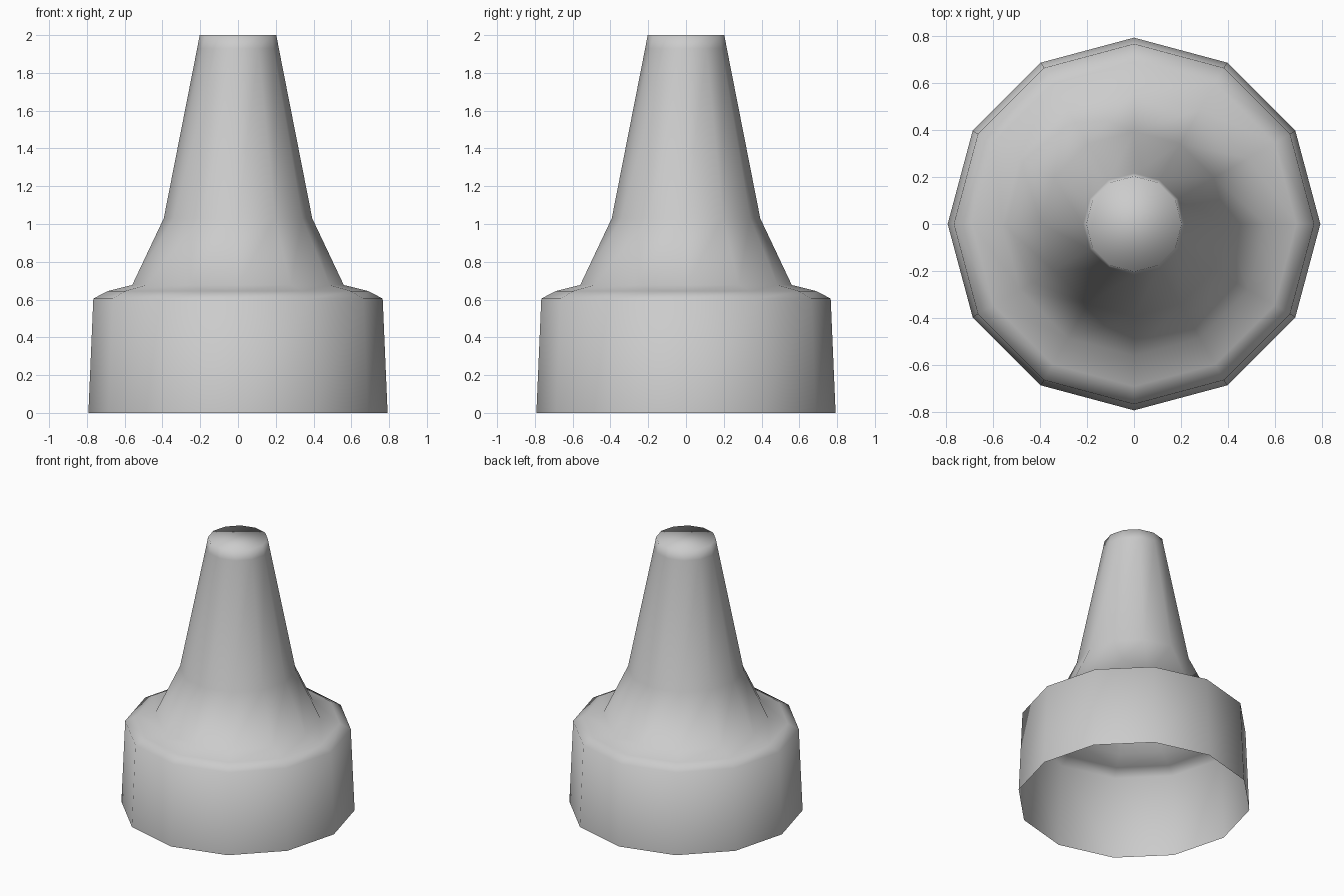
import bpy
import bmesh
from math import cos, sin, tau

cube = bpy.data.objects.get("Cube")
if cube:
    bpy.data.objects.remove(cube, do_unlink=True)

# Plain grey material
grey = bpy.data.materials.new("light_grey")
grey.use_nodes = True
colour = (0.6, 0.6, 0.6, 1)
grey.diffuse_color = colour
grey.node_tree.nodes["Principled BSDF"].inputs["Base Color"].default_value = colour


def lathe(name, profile, sides, material):
    """Spin a (radius, height) profile into a thin shell, open below and capped on top."""
    bm = bmesh.new()
    rings = [[bm.verts.new((r * cos(tau * i / sides), r * sin(tau * i / sides), z))
              for i in range(sides)] for r, z in profile]
    for low, high in zip(rings, rings[1:]):
        for i in range(sides):
            j = (i + 1) % sides
            bm.faces.new((low[i], low[j], high[j], high[i]))
    bm.faces.new(rings[-1])
    for face in bm.faces:
        face.smooth = True
    mesh = bpy.data.meshes.new(name)
    bm.to_mesh(mesh)
    bm.free()
    mesh.materials.append(material)
    obj = bpy.data.objects.new(name, mesh)
    bpy.context.collection.objects.link(obj)
    return obj


# Wide skirt, rounded shoulder, flared neck and tapered tip
nozzle_profile = [
    (0.792, 0), (0.766, 0.605),
    (0.69, 0.645), (0.56, 0.677),
    (0.393, 1.03),
    (0.216, 1.93), (0.203, 2),
]
lathe("nozzle_cap", nozzle_profile, 12, grey)
